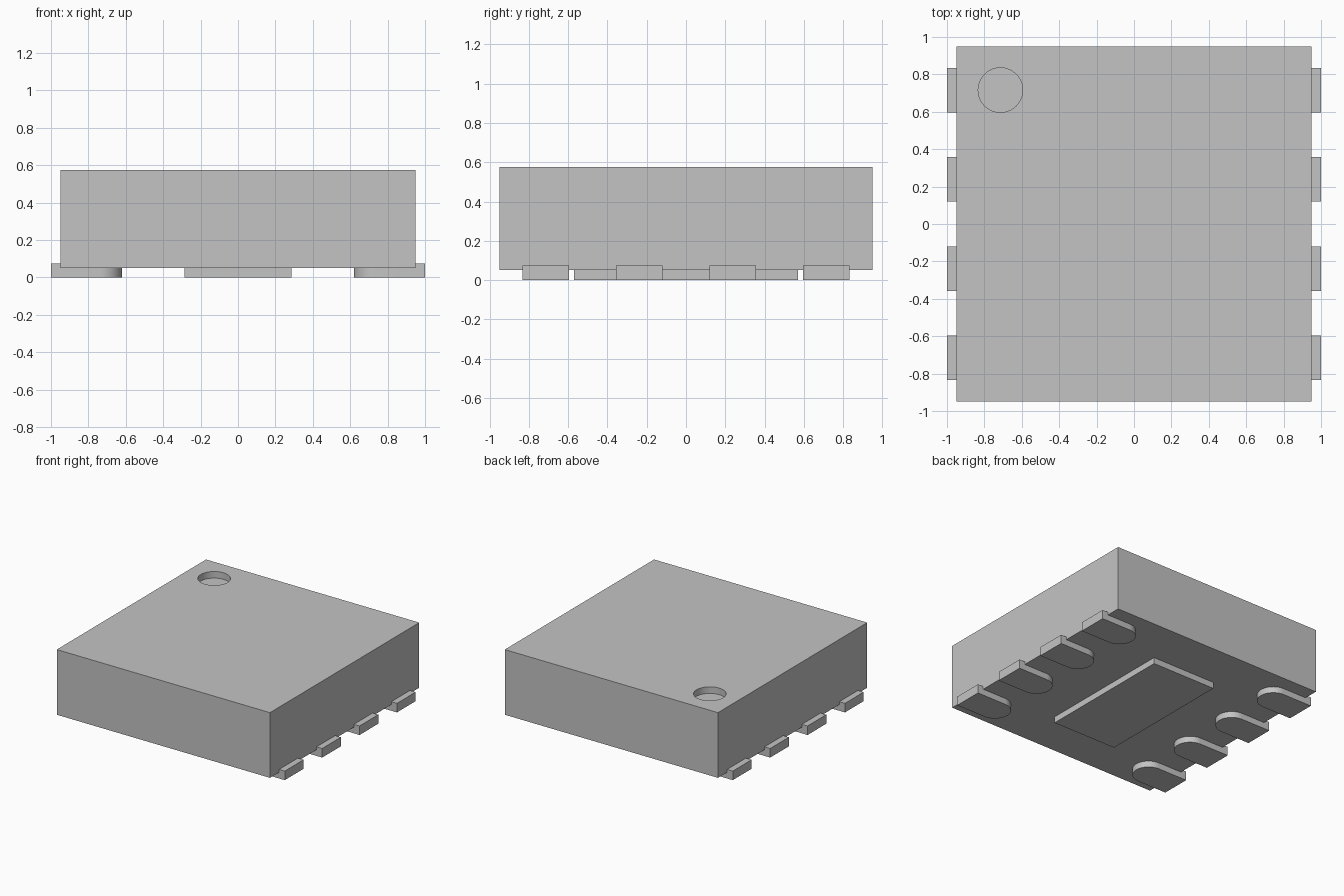
import bpy
import bmesh
from math import cos, sin, pi, radians

if "Cube" in bpy.data.objects:
    bpy.data.objects.remove(bpy.data.objects["Cube"], do_unlink=True)

grey = bpy.data.materials.new("light grey")
grey.use_nodes = True
colour = (0.55, 0.55, 0.55, 1)
grey.diffuse_color = colour
grey.node_tree.nodes["Principled BSDF"].inputs["Base Color"].default_value = colour


def prism(name, outline, z0, z1):
    """Extrude a flat outline from z0 up to z1."""
    bm = bmesh.new()
    base = bm.faces.new([bm.verts.new((x, y, z0)) for x, y in outline])
    grown = bmesh.ops.extrude_face_region(bm, geom=[base], use_keep_orig=True)
    top = [v for v in grown["geom"] if isinstance(v, bmesh.types.BMVert)]
    bmesh.ops.translate(bm, verts=top, vec=(0, 0, z1 - z0))
    bmesh.ops.recalc_face_normals(bm, faces=bm.faces[:])
    mesh = bpy.data.meshes.new(name)
    bm.to_mesh(mesh)
    bm.free()
    mesh.materials.append(grey)
    obj = bpy.data.objects.new(name, mesh)
    bpy.context.collection.objects.link(obj)
    return obj


def select(obj):
    bpy.ops.object.select_all(action='DESELECT')
    obj.select_set(True)
    bpy.context.view_layer.objects.active = obj


def smooth(obj):
    select(obj)
    bpy.ops.object.shade_smooth_by_angle(angle=radians(30))


def rectangle(hx, hy):
    return [(-hx, -hy), (hx, -hy), (hx, hy), (-hx, hy)]


def arc(cx, cy, r, start, end, steps):
    angles = [start + (end - start) * i / steps for i in range(steps + 1)]
    return [(cx + r * cos(a), cy + r * sin(a)) for a in angles]


# Package body with a round marker recess in the top
body = prism("body", rectangle(0.95, 0.95), 0.05, 0.575)
cutter = prism("recess_cutter", arc(-0.714, 0.716, 0.119, 0, 2 * pi, 64)[:-1], 0.522, 0.7)
cutter.hide_render = True
cut = body.modifiers.new("recess", 'BOOLEAN')
cut.operation = 'DIFFERENCE'
cut.solver = 'EXACT'
cut.object = cutter
select(body)
bpy.ops.object.modifier_apply(modifier=cut.name)
bpy.data.objects.remove(cutter, do_unlink=True)
smooth(body)

# Central pad on the underside
prism("centre_pad", rectangle(0.285, 0.57), 0, 0.05)

# Four contact pads per side, with rounded inner ends
pitch, half = 0.476, 0.119
for side, word in ((1, "left"), (-1, "right")):
    for i in range(4):
        y = (i - 1.5) * pitch
        end = arc(0.62 + half, y, half, pi / 2, 3 * pi / 2, 24)
        outline = end + [(1, y - half), (1, y + half)]
        pad = prism(f"{word}_contact_{i + 1}", [(side * px, py) for px, py in outline], 0, 0.073)
        smooth(pad)
